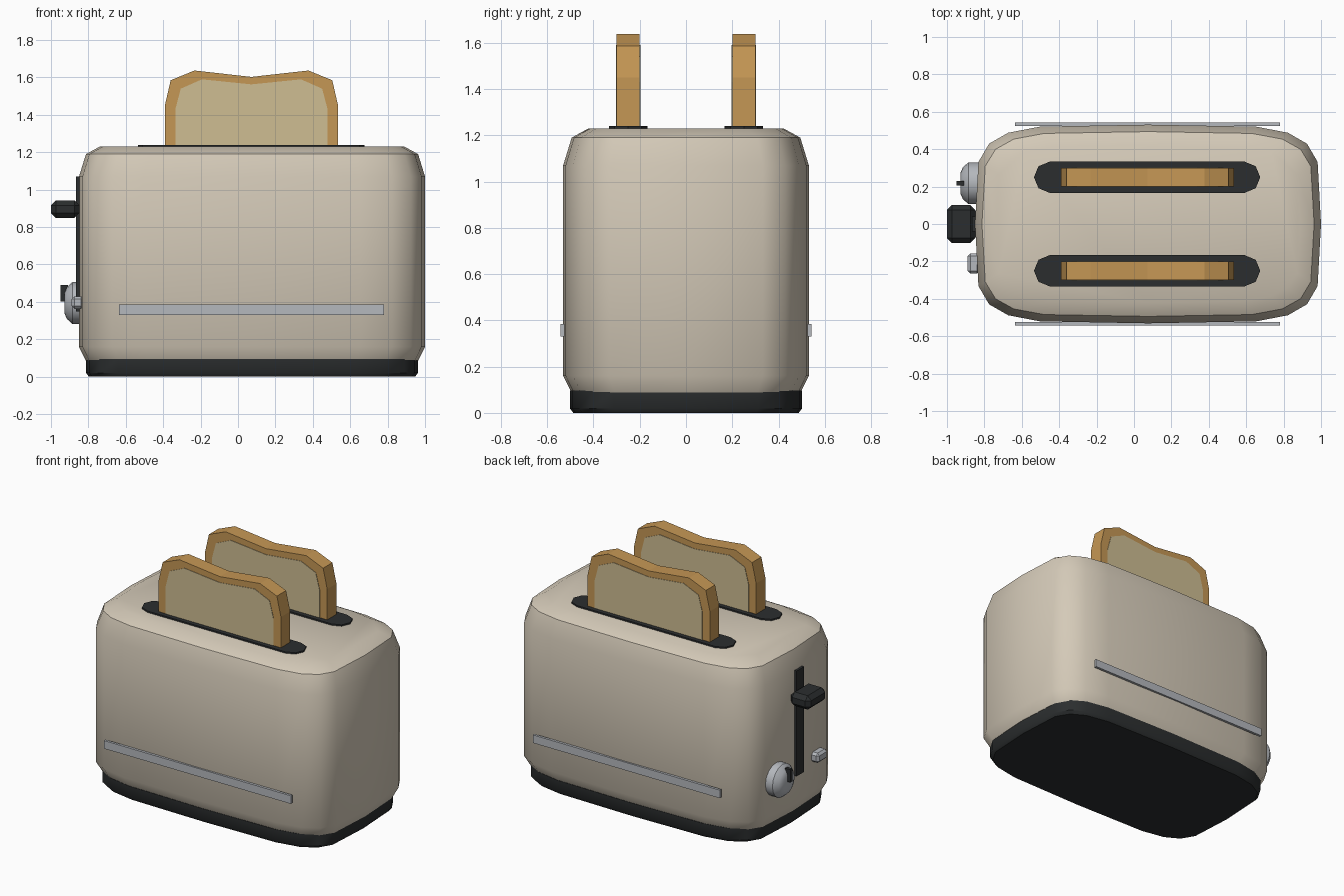
import bpy, bmesh, math
from mathutils import Vector

if "Cube" in bpy.data.objects:
    bpy.data.objects.remove(bpy.data.objects["Cube"])

CX = 0.075  # centre of the housing along x


def material(name, rgb):
    m = bpy.data.materials.new(name)
    m.diffuse_color = (*rgb, 1)
    m.use_nodes = True
    m.node_tree.nodes["Principled BSDF"].inputs["Base Color"].default_value = m.diffuse_color
    return m


CREAM = material("cream_enamel", (0.66, 0.59, 0.48))
DARK = material("dark_plastic", (0.024, 0.027, 0.028))
SILVER = material("silver", (0.46, 0.48, 0.51))
CRUST = material("crust", (0.56, 0.31, 0.09))
CRUMB = material("crumb", (0.62, 0.51, 0.29))


def loft(name, rings, mat, smooth=None):
    """Skin a stack of equally long point rings and cap both ends."""
    bm = bmesh.new()
    rows = [[bm.verts.new(p) for p in ring] for ring in rings]
    n = len(rows[0])
    for a, b in zip(rows, rows[1:]):
        for i in range(n):
            j = (i + 1) % n
            bm.faces.new((a[i], a[j], b[j], b[i]))
    bm.faces.new(rows[0][::-1])
    bm.faces.new(rows[-1])
    bmesh.ops.recalc_face_normals(bm, faces=bm.faces)
    mesh = bpy.data.meshes.new(name)
    bm.to_mesh(mesh)
    bm.free()
    ob = bpy.data.objects.new(name, mesh)
    bpy.context.collection.objects.link(ob)
    mesh.materials.append(mat)
    if smooth:
        bpy.ops.object.select_all(action='DESELECT')
        ob.select_set(True)
        bpy.context.view_layer.objects.active = ob
        bpy.ops.object.shade_smooth_by_angle(angle=math.radians(smooth))
    return ob


def box(name, lo, hi, mat, bevel=0):
    bm = bmesh.new()
    bmesh.ops.create_cube(bm, size=1)
    lo, hi = Vector(lo), Vector(hi)
    bmesh.ops.scale(bm, vec=hi - lo, verts=bm.verts)
    bmesh.ops.translate(bm, vec=(lo + hi) / 2, verts=bm.verts)
    if bevel:
        bmesh.ops.bevel(bm, geom=bm.edges[:], offset=bevel, segments=1, affect='EDGES')
    mesh = bpy.data.meshes.new(name)
    bm.to_mesh(mesh)
    bm.free()
    ob = bpy.data.objects.new(name, mesh)
    bpy.context.collection.objects.link(ob)
    mesh.materials.append(mat)
    return ob


def squircle(a, b, z, n=20, e=0.4):
    """Rounded-rectangle ring with half sizes a and b."""
    pts = []
    for i in range(n):
        t = 2 * math.pi * i / n
        c, s = round(math.cos(t), 6), round(math.sin(t), 6)
        pts.append((CX + a * math.copysign(abs(c) ** e, c),
                    b * math.copysign(abs(s) ** e, s), z))
    return pts


# Housing and plinth
loft("housing", [squircle(0.925 - d, 0.531 - d, z) for z, d in
                 ((0.088, 0.036), (0.16, 0), (1.07, 0), (1.19, 0.037), (1.23, 0.11))],
     CREAM, 40)
loft("plinth", [squircle(0.887 - d, 0.502 - d, z) for z, d in
                ((0, 0.015), (0.02, 0), (0.096, 0))], DARK, 40)


def stadium(y, z, half=0.605, r=0.083):
    pts = []
    for side, start in ((1, -90), (-1, 90)):
        for k in range(5):
            t = math.radians(start + 45 * k)
            pts.append((0.07 + side * (half - r) + r * math.cos(t), y + r * math.sin(t), z))
    return pts


# Half outlines of a slice, from the bottom corner to the top middle
CRUST_HALF = [(0.463, 0.7), (0.463, 1.45), (0.432, 1.585), (0.305, 1.637), (0, 1.603)]
CRUMB_HALF = [(0.407, 0.75), (0.407, 1.43), (0.378, 1.54), (0.265, 1.59), (0, 1.563)]


def slice_ring(half, y):
    full = half + [(-x, z) for x, z in half[-2::-1]]
    return [(0.072 + x, y, z) for x, z in full]


# Slots, toast and trim strips on both sides
for side, label in ((-1, "front"), (1, "back")):
    y = side * 0.25
    loft(label + "_slot", [stadium(y, 1.2), stadium(y, 1.24)], DARK)
    loft(label + "_toast_crust", [slice_ring(CRUST_HALF, y + d) for d in (-0.05, 0.05)], CRUST)
    loft(label + "_toast_crumb", [slice_ring(CRUMB_HALF, y + d) for d in (-0.053, 0.053)], CRUMB)
    ys = sorted((side * 0.525, side * 0.542))
    box(label + "_trim_strip", (-0.635, ys[0], 0.33), (0.78, ys[1], 0.385), SILVER)

# Lever and its track on the left end
box("lever_track", (-0.866, -0.04, 0.35), (-0.835, 0.04, 1.07), DARK)
box("lever_knob", (-1.0, -0.102, 0.848), (-0.848, 0.102, 0.943), DARK, 0.027)

# Browning dial with pointer, and the cancel button
loft("dial", [[(x, 0.218 + r * math.cos(k * math.pi / 8), 0.394 + r * math.sin(k * math.pi / 8))
               for k in range(16)]
              for x, r in ((-0.82, 0.112), (-0.885, 0.112), (-0.915, 0.085), (-0.928, 0.055))],
     SILVER, 40)
box("dial_pointer", (-0.95, 0.207, 0.402), (-0.91, 0.229, 0.49), DARK)
box("cancel_button", (-0.89, -0.265, 0.363), (-0.825, -0.157, 0.43), SILVER, 0.015)
